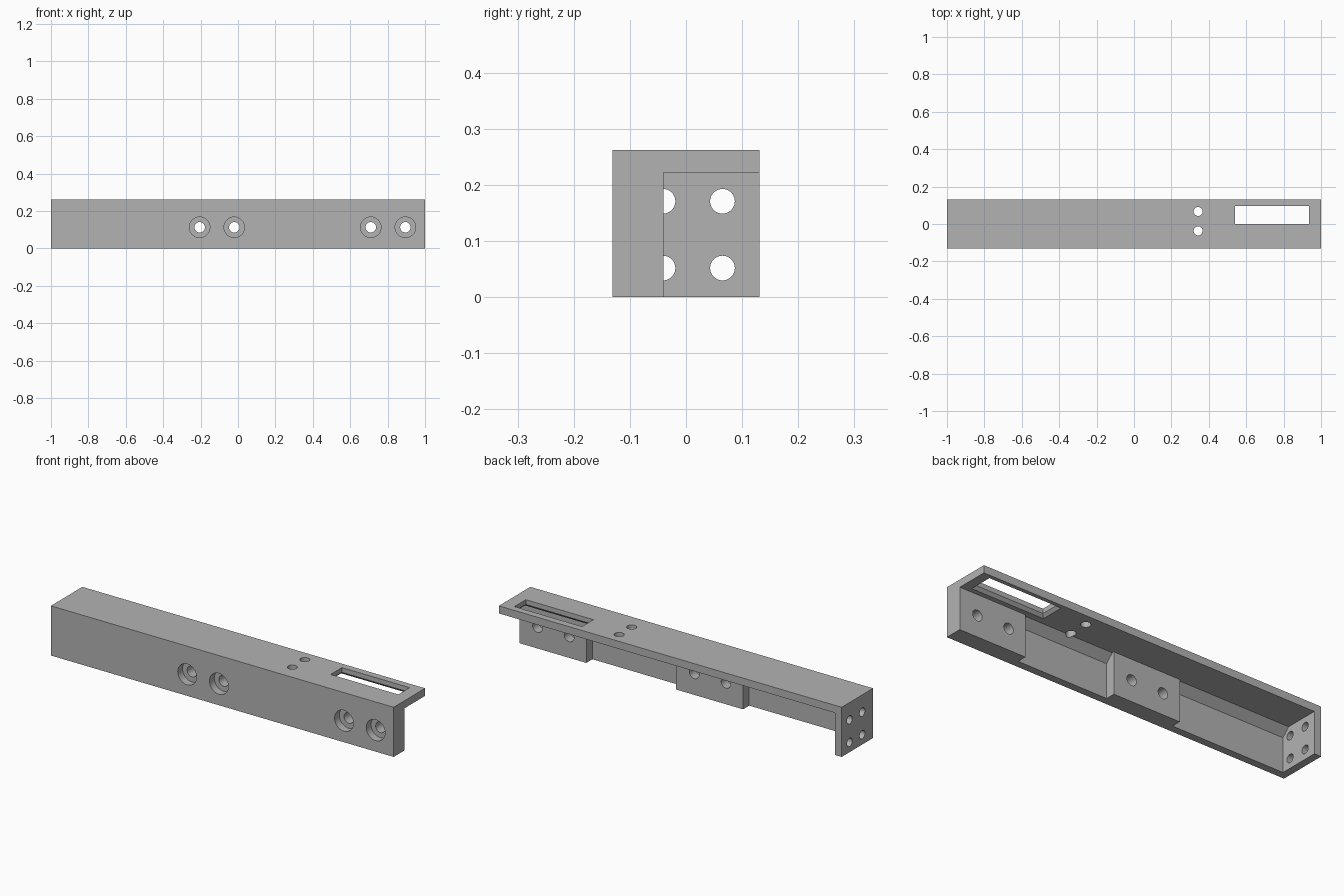
import bpy, bmesh, math
from mathutils import Vector, Matrix

old = bpy.data.objects.get("Cube")
if old:
    bpy.data.objects.remove(old, do_unlink=True)

# Overall sizes
W, H, T = 0.131, 0.262, 0.04      # half depth, height, plate thickness
UNDER = H - T                     # underside of the top plate
PAD_Y = -0.04                     # back face of the thick mounting pads
WALL_Y = -W + T                   # back face of the thin wall

metal = bpy.data.materials.new("machined grey")
metal.use_nodes = True
grey = (0.45, 0.45, 0.45, 1)
metal.diffuse_color = grey
metal.node_tree.nodes["Principled BSDF"].inputs["Base Color"].default_value = grey


def make_object(name, bm):
    bmesh.ops.recalc_face_normals(bm, faces=bm.faces)
    mesh = bpy.data.meshes.new(name)
    bm.to_mesh(mesh)
    bm.free()
    obj = bpy.data.objects.new(name, mesh)
    bpy.context.collection.objects.link(obj)
    return obj


def prism(name, profile, x0, x1):
    """Extrude a (y, z) profile along x."""
    bm = bmesh.new()
    face = bm.faces.new([bm.verts.new((x0, y, z)) for y, z in profile])
    out = bmesh.ops.extrude_face_region(bm, geom=[face])
    verts = [v for v in out["geom"] if isinstance(v, bmesh.types.BMVert)]
    bmesh.ops.translate(bm, verts=verts, vec=(x1 - x0, 0, 0))
    return make_object(name, bm)


def box(name, x, y, z):
    return prism(name, [(y[0], z[0]), (y[1], z[0]), (y[1], z[1]), (y[0], z[1])], *x)


def drill(name, center, axis, radius, length):
    bm = bmesh.new()
    turn = Vector(axis).to_track_quat('Z', 'Y').to_matrix().to_4x4()
    bmesh.ops.create_cone(bm, cap_ends=True, segments=40, radius1=radius, radius2=radius,
                          depth=length, matrix=Matrix.Translation(center) @ turn)
    return make_object(name, bm)


def flared_box(name, x, y, z0, z1, flare):
    """Box whose lower rectangle is wider than its upper one."""
    bm = bmesh.new()
    rings = []
    for z, f in ((z0, flare), (z1, 0)):
        corners = [(x[0] - f, y[0] - f), (x[1] + f, y[0] - f),
                   (x[1] + f, y[1] + f), (x[0] - f, y[1] + f)]
        rings.append([bm.verts.new((cx, cy, z)) for cx, cy in corners])
    for ring in rings:
        bm.faces.new(ring)
    for i in range(4):
        j = (i + 1) % 4
        bm.faces.new((rings[0][i], rings[0][j], rings[1][j], rings[1][i]))
    return make_object(name, bm)


def cut(target, cutter):
    cutter.hide_render = True
    mod = target.modifiers.new("cut", 'BOOLEAN')
    mod.operation, mod.solver, mod.object = 'DIFFERENCE', 'EXACT', cutter
    bpy.context.view_layer.objects.active = target
    bpy.ops.object.modifier_apply(modifier=mod.name)
    bpy.data.objects.remove(cutter, do_unlink=True)


# Solid bar, opened at the back, bottom and one end
bracket = box("angle_bracket", (-1, 1), (-W, W), (0, H))
cut(bracket, box("cavity", (-1 + T, 1.2), (PAD_Y, 0.3), (-0.1, UNDER)))

# Thin wall sections between the pads, with a chamfered inner corner
pocket = [(WALL_Y, -0.1), (0.2, -0.1), (0.2, UNDER), (WALL_Y + T, UNDER), (WALL_Y, UNDER - T)]
for x0, x1 in ((-1 + T, -0.305), (0.086, 0.61)):
    cut(bracket, prism("pocket", pocket, x0, x1))

# Counterbored bolt holes through the pads
for x in (-0.205, -0.02, 0.71, 0.895):
    cut(bracket, drill("bolt_hole", (x, -0.1, 0.113), (0, 1, 0), 0.028, 0.3))
    cut(bracket, drill("counterbore", (x, -W, 0.113), (0, 1, 0), 0.055, 0.08))

# Four holes through the end plate
for y in (-0.041, 0.065):
    for z in (0.052, 0.171):
        cut(bracket, drill("end_hole", (-1, y, z), (1, 0, 0), 0.022, 0.2))

# Pair of holes and a slot through the top plate
for y in (-0.037, 0.067):
    cut(bracket, drill("top_hole", (0.343, y, H), (0, 0, 1), 0.024, 0.24))
sx, sy = (0.54, 0.935), (0.0, 0.095)
cut(bracket, box("slot", sx, sy, (0.15, 0.3)))
cut(bracket, flared_box("slot_chamfer", sx, sy, UNDER - 0.005, UNDER + 0.015, 0.02))

# Finish
bracket.data.materials.clear()
bracket.data.materials.append(metal)
for poly in bracket.data.polygons:
    poly.material_index = 0
bpy.ops.object.select_all(action='DESELECT')
bracket.select_set(True)
bpy.context.view_layer.objects.active = bracket
bpy.ops.object.shade_smooth_by_angle(angle=math.radians(30))
